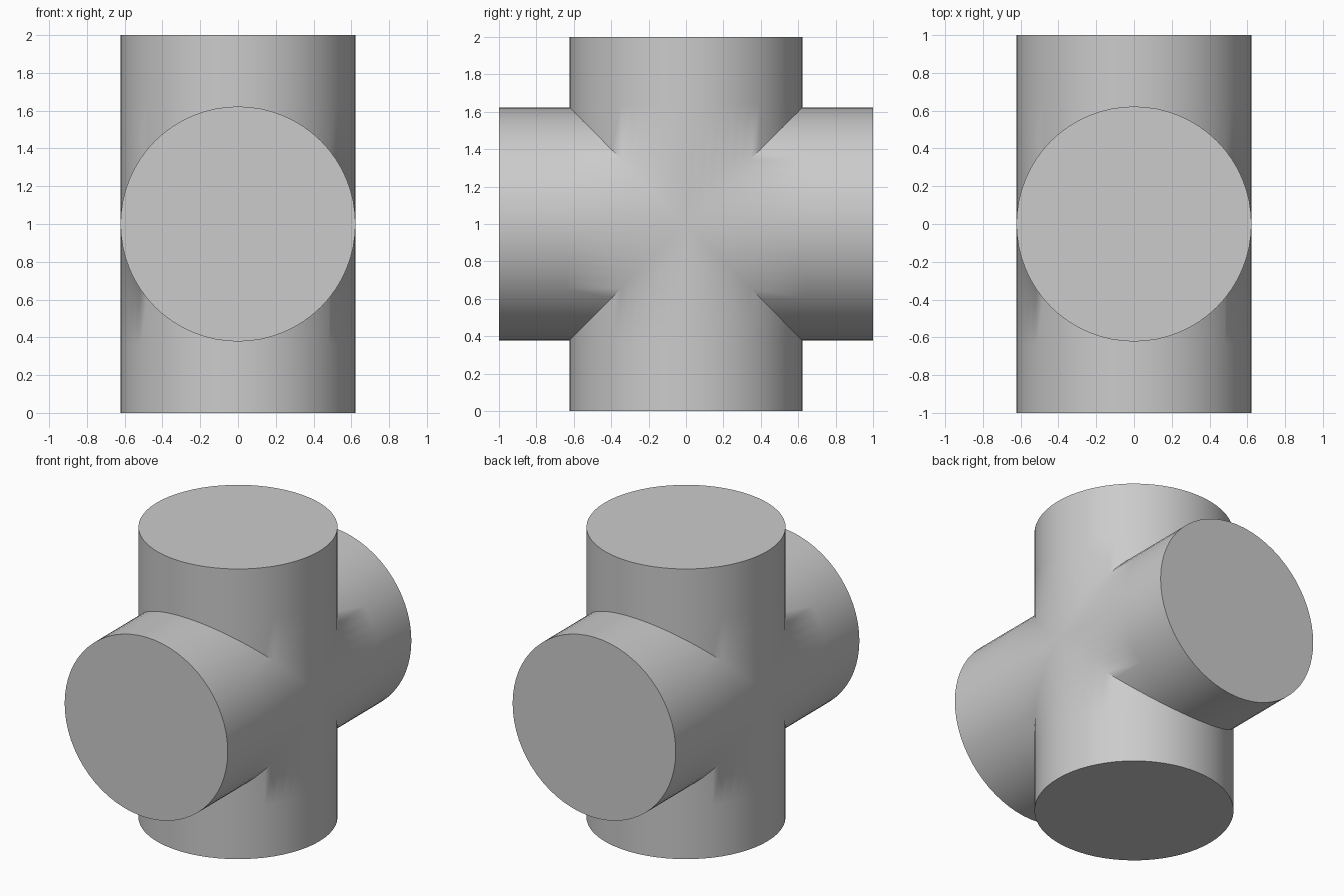
import bpy, bmesh
from math import cos, sin, pi, radians
from mathutils import Matrix, Vector

cube = bpy.data.objects.get("Cube")
if cube:
    bpy.data.objects.remove(cube, do_unlink=True)

RADIUS, REACH, COLLAR, SIDES = 0.622, 1.0, 0.64, 64

grey = bpy.data.materials.new("plain grey")
grey.use_nodes = True
colour = (0.6, 0.6, 0.6, 1)
grey.diffuse_color = colour
grey.node_tree.nodes["Principled BSDF"].inputs["Base Color"].default_value = colour

bm = bmesh.new()


def add_arm(turn):
    """One round arm, mitred where it meets its neighbours, capped at its end."""
    rot = Matrix.Rotation(turn, 3, "X")

    def ring(height):
        points = []
        for i in range(SIDES):
            a = 2 * pi * i / SIDES
            x, y = RADIUS * cos(a), RADIUS * sin(a)
            points.append(bm.verts.new(rot @ Vector((x, y, height(y)))))
        return points

    # mitre line, collar just past the joint, end of the arm
    rings = [ring(abs), ring(lambda y: COLLAR), ring(lambda y: REACH)]
    for low, high in zip(rings, rings[1:]):
        for i in range(SIDES):
            j = (i + 1) % SIDES
            bm.faces.new((low[i], low[j], high[j], high[i]))
    bm.faces.new(rings[-1])


# Four equal arms: up, front, down, back
for quarter in range(4):
    add_arm(quarter * pi / 2)

bmesh.ops.remove_doubles(bm, verts=bm.verts, dist=0.0005)
bmesh.ops.recalc_face_normals(bm, faces=bm.faces)
bmesh.ops.translate(bm, verts=bm.verts, vec=(0, 0, REACH))

mesh = bpy.data.meshes.new("crossed_cylinders")
bm.to_mesh(mesh)
bm.free()
mesh.materials.append(grey)
cross = bpy.data.objects.new("crossed_cylinders", mesh)
bpy.context.collection.objects.link(cross)

# Round walls smooth, caps and outer joint creases sharp
bpy.ops.object.select_all(action="DESELECT")
cross.select_set(True)
bpy.context.view_layer.objects.active = cross
bpy.ops.object.shade_smooth_by_angle(angle=radians(45))
